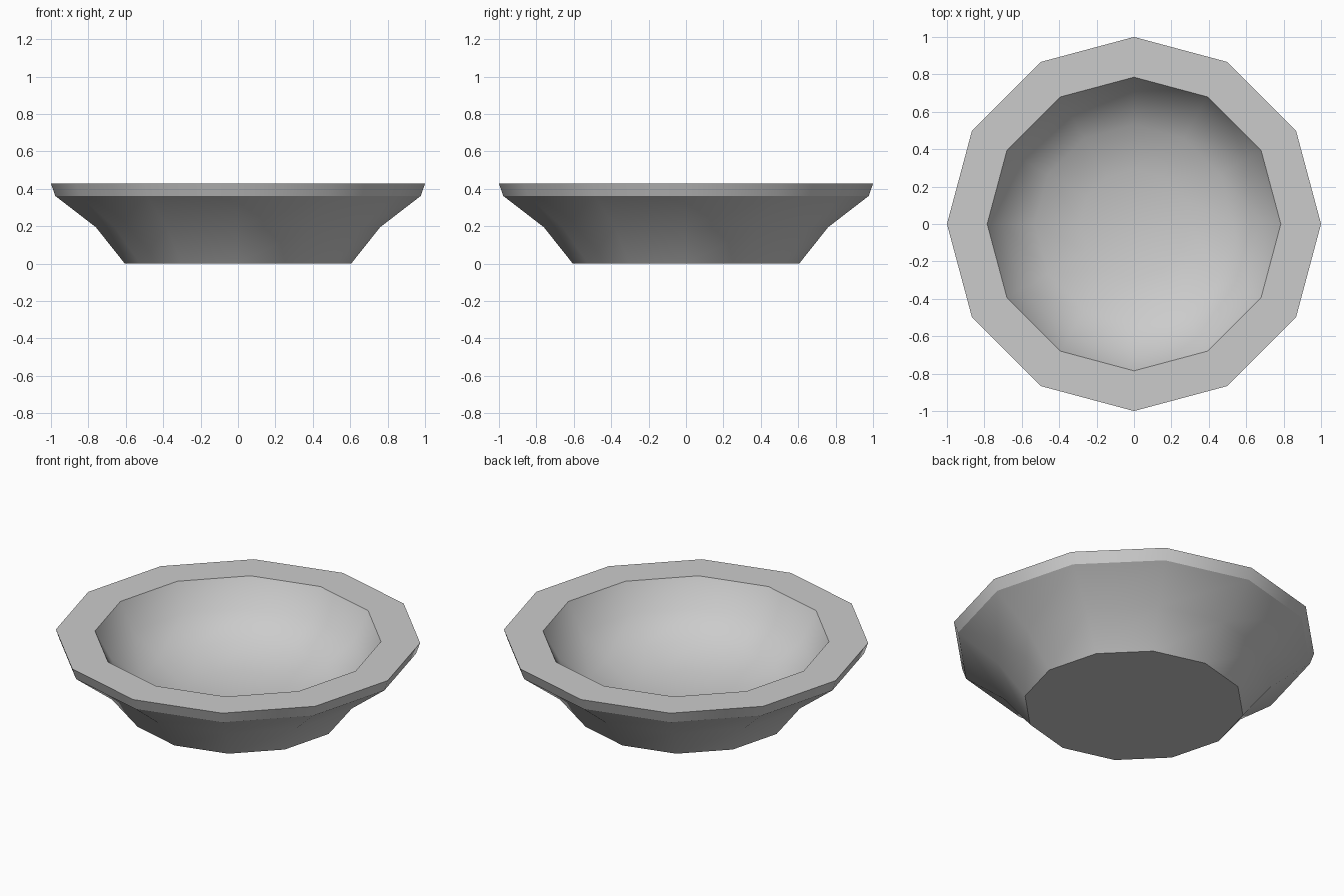
import bpy, bmesh
from math import cos, sin, pi, radians

if "Cube" in bpy.data.objects:
    bpy.data.objects.remove(bpy.data.objects["Cube"])

SIDES = 12

# Profile (radius, height): foot, outer wall, rim, then the inner hollow
profile = [(0.605, 0.0), (0.76, 0.195), (0.977, 0.362), (1.0, 0.428),
           (0.785, 0.428), (0.70, 0.27), (0.53, 0.15), (0.29, 0.085)]
INNER_FLOOR = 0.065

bm = bmesh.new()
rings = [[bm.verts.new((r * cos(2 * pi * i / SIDES), r * sin(2 * pi * i / SIDES), z))
          for i in range(SIDES)] for r, z in profile]

# Walls between neighbouring rings
for a, b in zip(rings, rings[1:]):
    for i in range(SIDES):
        j = (i + 1) % SIDES
        bm.faces.new((a[i], a[j], b[j], b[i]))

# Flat underside and centre of the hollow
bm.faces.new(rings[0][::-1])
centre = bm.verts.new((0, 0, INNER_FLOOR))
for i in range(SIDES):
    bm.faces.new((rings[-1][i], rings[-1][(i + 1) % SIDES], centre))
bmesh.ops.recalc_face_normals(bm, faces=bm.faces[:])

mesh = bpy.data.meshes.new("bowl")
bm.to_mesh(mesh)
bm.free()
bowl = bpy.data.objects.new("bowl", mesh)
bpy.context.collection.objects.link(bowl)

# Smooth walls, crisp rim and foot
bpy.context.view_layer.objects.active = bowl
bowl.select_set(True)
bpy.ops.object.shade_smooth_by_angle(angle=radians(31))
